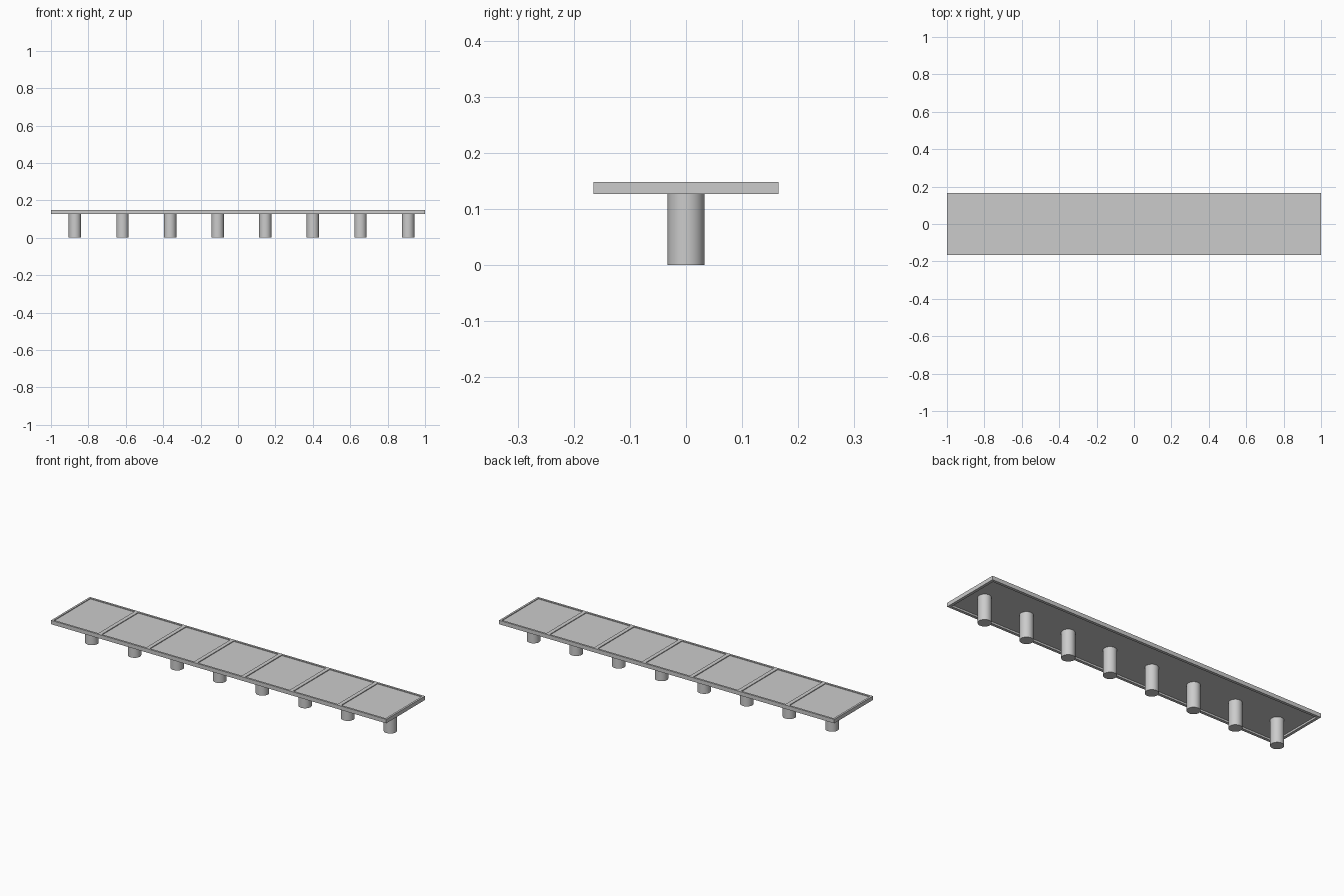
import bpy
import bmesh
import math
from mathutils import Vector

cube = bpy.data.objects.get("Cube")
if cube:
    bpy.data.objects.remove(cube, do_unlink=True)

grey = bpy.data.materials.new("concrete grey")
grey.use_nodes = True
colour = (0.6, 0.6, 0.6, 1)
grey.diffuse_color = colour
grey.node_tree.nodes["Principled BSDF"].inputs["Base Color"].default_value = colour

HALF_WIDTH = 0.165
DECK_BOTTOM, DECK_TOP = 0.127, 0.148
PANELS = 7
RIM = 0.015
PANEL_DEPTH = 0.004
UNDERSIDE_DEPTH = 0.01


def finish(bm, name):
    bmesh.ops.recalc_face_normals(bm, faces=bm.faces)
    mesh = bpy.data.meshes.new(name)
    bm.to_mesh(mesh)
    bm.free()
    mesh.materials.append(grey)
    obj = bpy.data.objects.new(name, mesh)
    bpy.context.collection.objects.link(obj)
    return obj


def facing(bm, sign):
    return [f for f in bm.faces if f.normal.z * sign > 0.9]


def sink(bm, faces, depth):
    # Push faces along z, leaving vertical walls around them
    new = bmesh.ops.extrude_face_region(bm, geom=faces)["geom"]
    bmesh.ops.delete(bm, geom=faces, context="FACES_ONLY")
    verts = [g for g in new if isinstance(g, bmesh.types.BMVert)]
    bmesh.ops.translate(bm, verts=verts, vec=Vector((0, 0, depth)))


# Deck slab, split into bays
bm = bmesh.new()
bmesh.ops.create_cube(bm, size=1)
bmesh.ops.scale(bm, verts=bm.verts, vec=(2, 2 * HALF_WIDTH, DECK_TOP - DECK_BOTTOM))
bmesh.ops.translate(bm, verts=bm.verts, vec=(0, 0, (DECK_TOP + DECK_BOTTOM) / 2))
for i in range(1, PANELS):
    bmesh.ops.bisect_plane(bm, geom=bm.verts[:] + bm.edges[:] + bm.faces[:],
                           plane_co=(-1 + 2 * i / PANELS, 0, 0), plane_no=(1, 0, 0))
bm.normal_update()

# Sunken panels with rims and dividers on top
panels = facing(bm, 1)
bmesh.ops.inset_individual(bm, faces=panels, thickness=RIM)
sink(bm, panels, -PANEL_DEPTH)

# Hollow underside with a lip all round
bm.normal_update()
underside = facing(bm, -1)
bmesh.ops.inset_region(bm, faces=underside, thickness=RIM, use_even_offset=True)
sink(bm, underside, UNDERSIDE_DEPTH)
bmesh.ops.dissolve_limit(bm, angle_limit=math.radians(1), verts=bm.verts, edges=bm.edges)
finish(bm, "deck")

# Row of round support columns
COLUMN_TOP = DECK_BOTTOM + UNDERSIDE_DEPTH + 0.002
for i in range(8):
    bm = bmesh.new()
    bmesh.ops.create_cone(bm, cap_ends=True, segments=32, radius1=0.033,
                          radius2=0.033, depth=COLUMN_TOP)
    column = finish(bm, f"column_{i + 1}")
    column.location = (-0.872 + i * 0.2545, 0, COLUMN_TOP / 2)
    bpy.ops.object.select_all(action="DESELECT")
    column.select_set(True)
    bpy.context.view_layer.objects.active = column
    bpy.ops.object.shade_smooth_by_angle(angle=math.radians(35))
